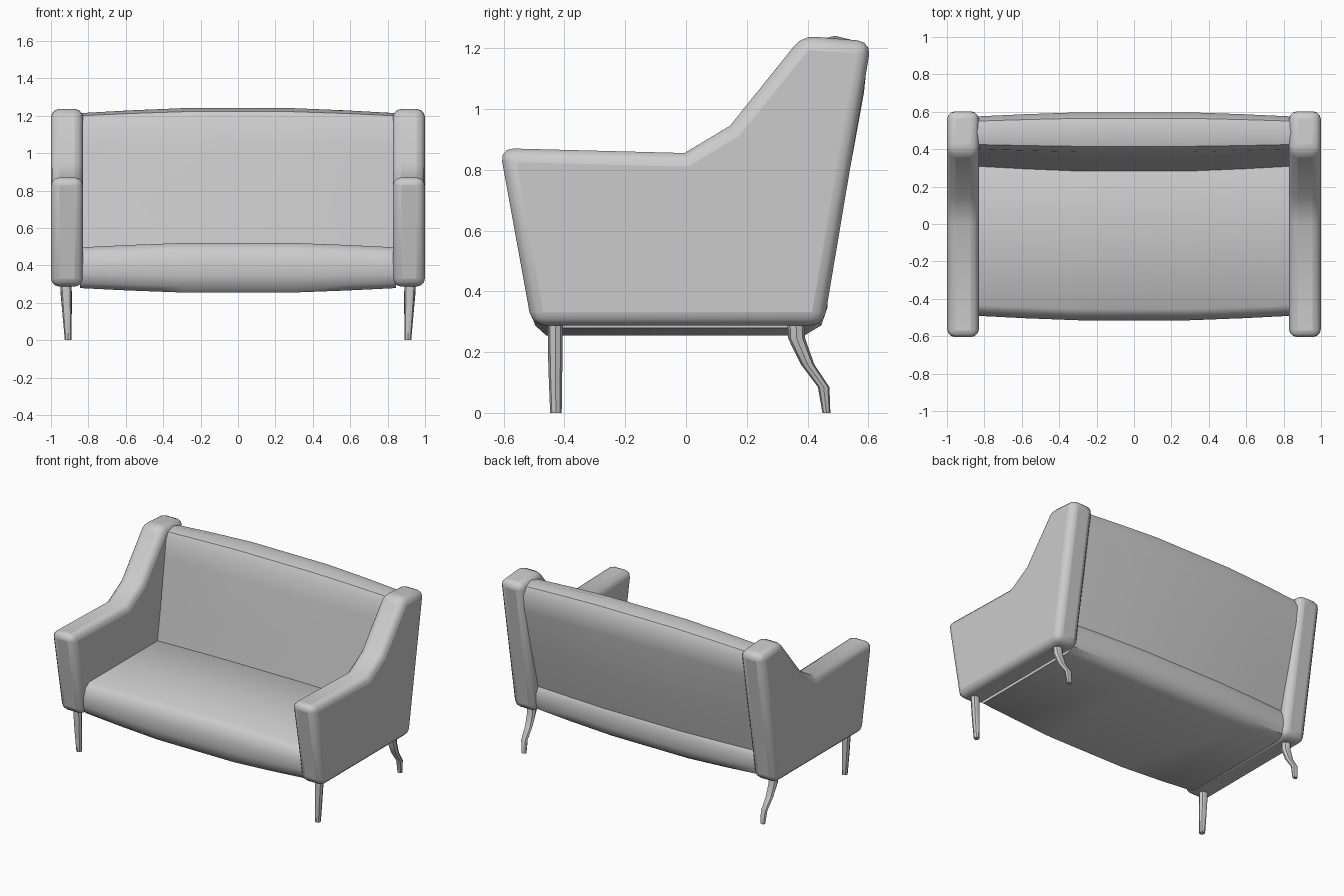
import bpy, bmesh, math

if "Cube" in bpy.data.objects:
    bpy.data.objects.remove(bpy.data.objects["Cube"])


def finish(name, bm, mirror=False, bevel=0):
    bmesh.ops.recalc_face_normals(bm, faces=bm.faces)
    me = bpy.data.meshes.new(name)
    bm.to_mesh(me)
    bm.free()
    ob = bpy.data.objects.new(name, me)
    bpy.context.collection.objects.link(ob)
    bpy.ops.object.select_all(action='DESELECT')
    ob.select_set(True)
    bpy.context.view_layer.objects.active = ob
    if bevel:
        m = ob.modifiers.new("bevel", 'BEVEL')
        m.width, m.segments = bevel, 3
        m.limit_method, m.angle_limit = 'ANGLE', math.radians(42)
    if mirror:
        ob.modifiers.new("mirror", 'MIRROR')
    bpy.ops.object.shade_smooth_by_angle(angle=math.radians(40))
    return ob


def loft(name, rings, **kw):
    """Skin a list of equal-length closed rings and cap both ends."""
    bm = bmesh.new()
    vs = [[bm.verts.new(p) for p in r] for r in rings]
    n = len(vs[0])
    for a, b in zip(vs, vs[1:]):
        for i in range(n):
            j = (i + 1) % n
            bm.faces.new((a[i], a[j], b[j], b[i]))
    bm.faces.new(vs[0])
    bm.faces.new(vs[-1])
    return finish(name, bm, **kw)


def cushion(name, mid, end):
    """Sweep a side profile across x, easing from the end shape to the middle one."""
    stations = [(-.845, 1), (-.58, .45), (-.29, 0), (.29, 0), (.58, .45), (.845, 1)]
    rings = [[(x, a[0] + (b[0] - a[0]) * t, a[1] + (b[1] - a[1]) * t)
              for a, b in zip(mid, end)] for x, t in stations]
    return loft(name, rings)


def leg(name, sections):
    """Round leg from (y, z, half width x, half width y) sections."""
    loft(name, [[(.92 - .012 * (.29 - z) / .29 + rx * math.cos(k * math.pi / 4),
                  y + ry * math.sin(k * math.pi / 4), z) for k in range(8)]
                for y, z, rx, ry in sections], mirror=True)


# arm side panels
side = [(-.613, .871), (-.005, .855), (.145, .945), (.383, 1.241),
        (.61, 1.222), (.453, .287), (-.507, .287)]
loft("arm", [[(x, y, z) for y, z in side] for x in (.828, 1)], mirror=True, bevel=.045)

# seat
seat = [(-.46, .255), (-.497, .288), (-.515, .345), (-.515, .42), (-.497, .485), (-.455, .52),
        (.40, .52), (.445, .485), (.465, .43), (.465, .345), (.445, .288), (.39, .255)]
cushion("seat", seat, [(-.025 + (y + .025) * .95, .388 + (z - .388) * .82) for y, z in seat])

# backrest
cushion("backrest",
        [(.275, .47), (.318, .75), (.362, 1.05), (.385, 1.17), (.415, 1.222), (.49, 1.241),
         (.565, 1.222), (.597, 1.165), (.585, 1.05), (.53, .75), (.45, .45), (.36, .42)],
        [(.305, .47), (.348, .75), (.388, 1.05), (.402, 1.16), (.425, 1.200), (.49, 1.214),
         (.55, 1.197), (.575, 1.145), (.558, 1.03), (.495, .75), (.42, .45), (.36, .42)])

# legs
leg("front_leg", [(-.43, .30, .03, .025), (-.43, .15, .025, .023), (-.428, 0, .018, .019)])
leg("rear_leg", [(.362, .30, .03, .028), (.364, .245, .03, .028), (.40, .16, .026, .022),
                 (.453, .085, .022, .019), (.462, 0, .017, .013)])
